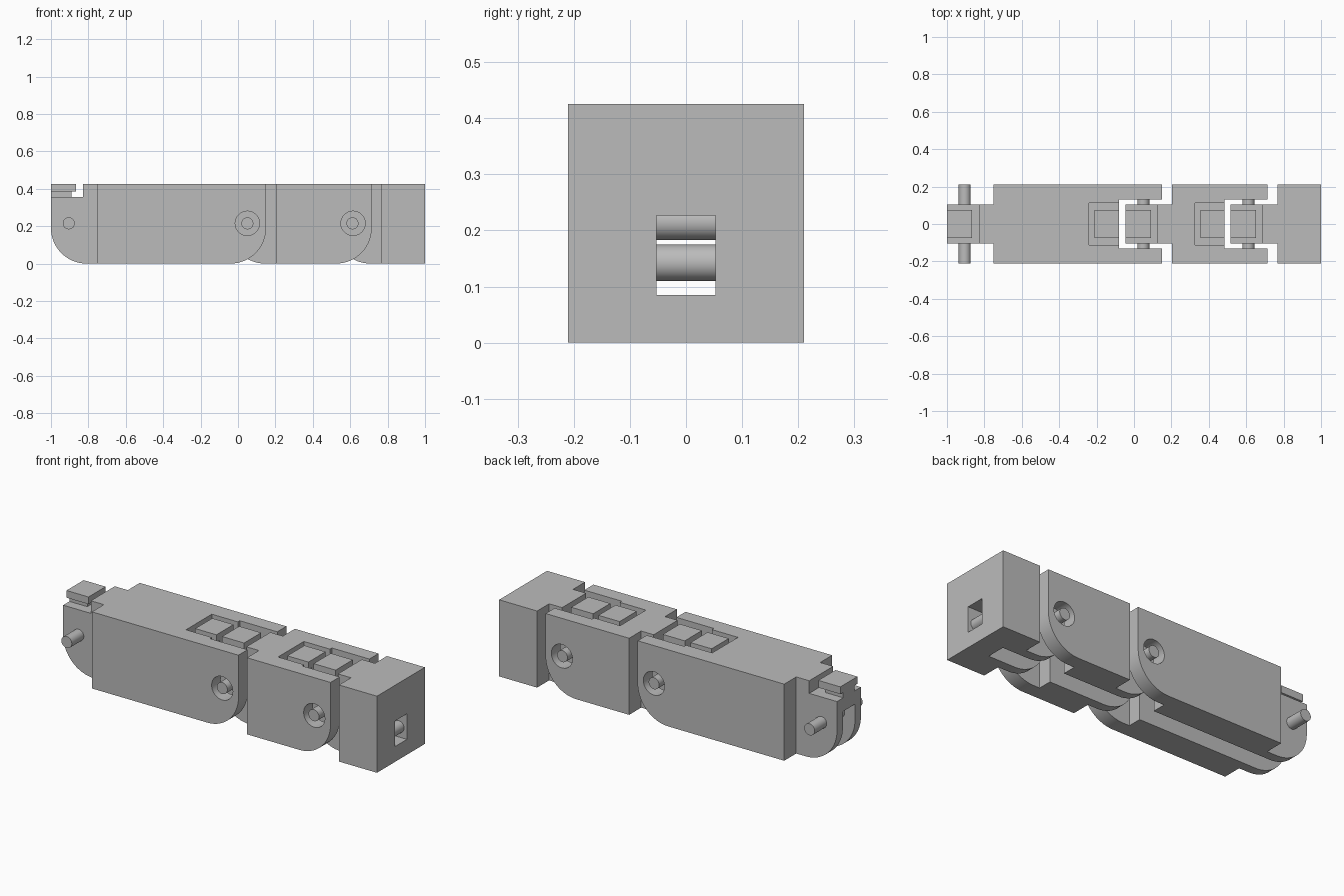
import bpy, bmesh, math

if "Cube" in bpy.data.objects:
    bpy.data.objects.remove(bpy.data.objects["Cube"])

H, W = 0.425, 0.21            # section height and half width
AXIS_Z, R = 0.215, 0.19       # pin height, corner radius
grey = bpy.data.materials.new("grey plastic")
grey.diffuse_color = (0.5, 0.5, 0.5, 1)
grey.use_nodes = True
grey.node_tree.nodes["Principled BSDF"].inputs["Base Color"].default_value = grey.diffuse_color


def finish(name, bm):
    bmesh.ops.recalc_face_normals(bm, faces=bm.faces)
    me = bpy.data.meshes.new(name)
    bm.to_mesh(me)
    bm.free()
    me.materials.append(grey)
    ob = bpy.data.objects.new(name, me)
    bpy.context.collection.objects.link(ob)
    return ob


def prism(name, pts, y):
    """Extrude an (x, z) outline from -y to y."""
    bm = bmesh.new()
    face = bm.faces.new([bm.verts.new((px, -y, pz)) for px, pz in pts])
    ext = bmesh.ops.extrude_face_region(bm, geom=[face])
    for v in ext["geom"]:
        if isinstance(v, bmesh.types.BMVert):
            v.co.y = y
    return finish(name, bm)


def box(name, x0, x1, y, z0, z1):
    return prism(name, [(x0, z0), (x1, z0), (x1, z1), (x0, z1)], y)


def rod(name, x, z, r, y):
    n = 48
    return prism(name, [(x + r * math.cos(2 * math.pi * i / n),
                         z + r * math.sin(2 * math.pi * i / n)) for i in range(n)], y)


def arc(cx, a0, a1):
    return [(cx + R * math.cos(math.radians(a0 + (a1 - a0) * i / 16)),
             R + R * math.sin(math.radians(a0 + (a1 - a0) * i / 16))) for i in range(17)]


def boolean(ob, tool, op="DIFFERENCE"):
    m = ob.modifiers.new("cut", "BOOLEAN")
    m.operation, m.object, m.solver = op, tool, "EXACT"
    bpy.context.view_layer.objects.active = ob
    bpy.ops.object.modifier_apply(modifier=m.name)
    bpy.data.objects.remove(tool)


def smooth(ob):
    bpy.ops.object.select_all(action="DESELECT")
    ob.select_set(True)
    bpy.context.view_layer.objects.active = ob
    bpy.ops.object.shade_smooth_by_angle(angle=math.radians(30))


def segment(name, start, shoulder, next_axis=None, end=None):
    """Tongue from start to shoulder, then a wide body ending in a fork or a tip."""
    if next_axis is not None:
        end = next_axis + 0.10
        outline = [(shoulder, 0)] + arc(end - R, -90, 0) + [(end, H), (shoulder, H)]
    else:
        outline = [(shoulder, 0), (end, 0), (end, H), (shoulder, H)]
    body = prism(name, outline, W)
    # narrow tongue with a lowered shelf on top
    step = start + 0.17
    tongue = prism(name + "_tongue", arc(start + R, 180, 270) + [
        (shoulder + 0.02, 0), (shoulder + 0.02, H), (step, H), (step, 0.355), (start, 0.355)], 0.105)
    boolean(body, tongue, "UNION")
    # cord channel, open underneath
    stop = end + 0.1 if next_axis is not None else 0.87
    boolean(body, box("channel_cutter", start - 0.1, stop, 0.053, -0.1, 0.28))
    if next_axis is not None:
        a = next_axis
        boolean(body, box("fork_cutter", a - 0.13, end + 0.1, 0.13, -0.1, H + 0.1))
        boolean(body, box("pocket_cutter", a - 0.29, a - 0.12, 0.113, 0.355, H + 0.1))
        boolean(body, rod("pin_hole_cutter", a, AXIS_Z, 0.065, W + 0.1))
        # hook at the fork side of the joint
        box(name + "_rear_hook_neck", a - 0.235, a - 0.13, 0.05, 0.35, 0.39)
        box(name + "_rear_hook_cap", a - 0.26, a - 0.13, 0.075, 0.385, H)
    else:
        boolean(body, box("tip_hole_cutter", 0.8, end + 0.1, 0.053, 0.085, 0.227))
        smooth(rod("cord_post", 0.95, 0.1425, 0.0325, 0.06))
    smooth(body)
    # hook on the tongue and the hinge pin through it
    box(name + "_front_hook_neck", start, start + 0.11, 0.05, 0.35, 0.39)
    box(name + "_front_hook_cap", start, start + 0.135, 0.075, 0.385, H)
    smooth(rod(name + "_hinge_pin", start + 0.095, AXIS_Z, 0.032, W))


segment("base_link", -1.0, -0.75, next_axis=0.05)
segment("middle_link", -0.045, 0.202, next_axis=0.615)
segment("tip_link", 0.517, 0.767, end=1.0)
